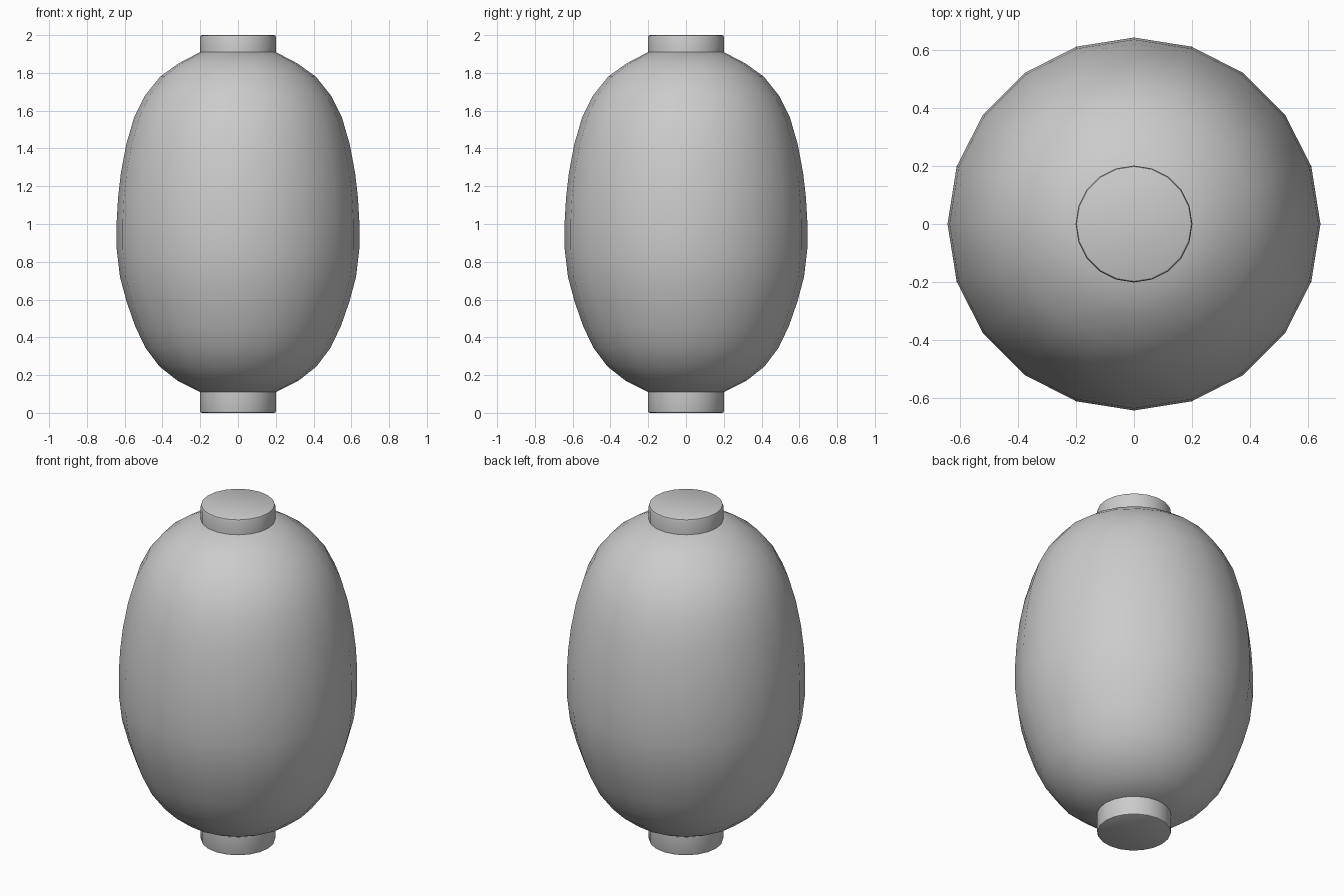
import bpy, bmesh, math

if "Cube" in bpy.data.objects:
    bpy.data.objects.remove(bpy.data.objects["Cube"])

SIDES = 20


def lathe(name, profile, angle):
    """Revolve (radius, height) points around z; flat caps close both ends."""
    bm = bmesh.new()
    rings = []
    for r, z in profile:
        rings.append([bm.verts.new((r * math.cos(2 * math.pi * i / SIDES),
                                    r * math.sin(2 * math.pi * i / SIDES), z))
                      for i in range(SIDES)])
    for low, high in zip(rings, rings[1:]):
        for i in range(SIDES):
            j = (i + 1) % SIDES
            bm.faces.new((low[i], low[j], high[j], high[i]))
    bm.faces.new(rings[0][::-1])
    bm.faces.new(rings[-1])
    bmesh.ops.recalc_face_normals(bm, faces=bm.faces)
    mesh = bpy.data.meshes.new(name)
    bm.to_mesh(mesh)
    bm.free()
    obj = bpy.data.objects.new(name, mesh)
    bpy.context.collection.objects.link(obj)
    bpy.ops.object.select_all(action='DESELECT')
    obj.select_set(True)
    bpy.context.view_layer.objects.active = obj
    bpy.ops.object.shade_smooth_by_angle(angle=math.radians(angle))
    return obj


# Swollen paper body
lathe("lantern_body", [
    (0.20, 0.11), (0.32, 0.17), (0.415, 0.245), (0.49, 0.345), (0.545, 0.46),
    (0.59, 0.59), (0.625, 0.72), (0.642, 0.865), (0.642, 1.02), (0.635, 1.14),
    (0.62, 1.27), (0.592, 1.42), (0.55, 1.565), (0.492, 1.68), (0.412, 1.78),
    (0.315, 1.85), (0.20, 1.91)], 40)

# End collars with softened outer rims
lathe("bottom_collar", [(0.192, 0.0), (0.198, 0.003), (0.201, 0.012), (0.201, 0.112)], 40)
lathe("top_collar", [(0.201, 1.908), (0.201, 1.988), (0.198, 1.997), (0.192, 2.0)], 40)
